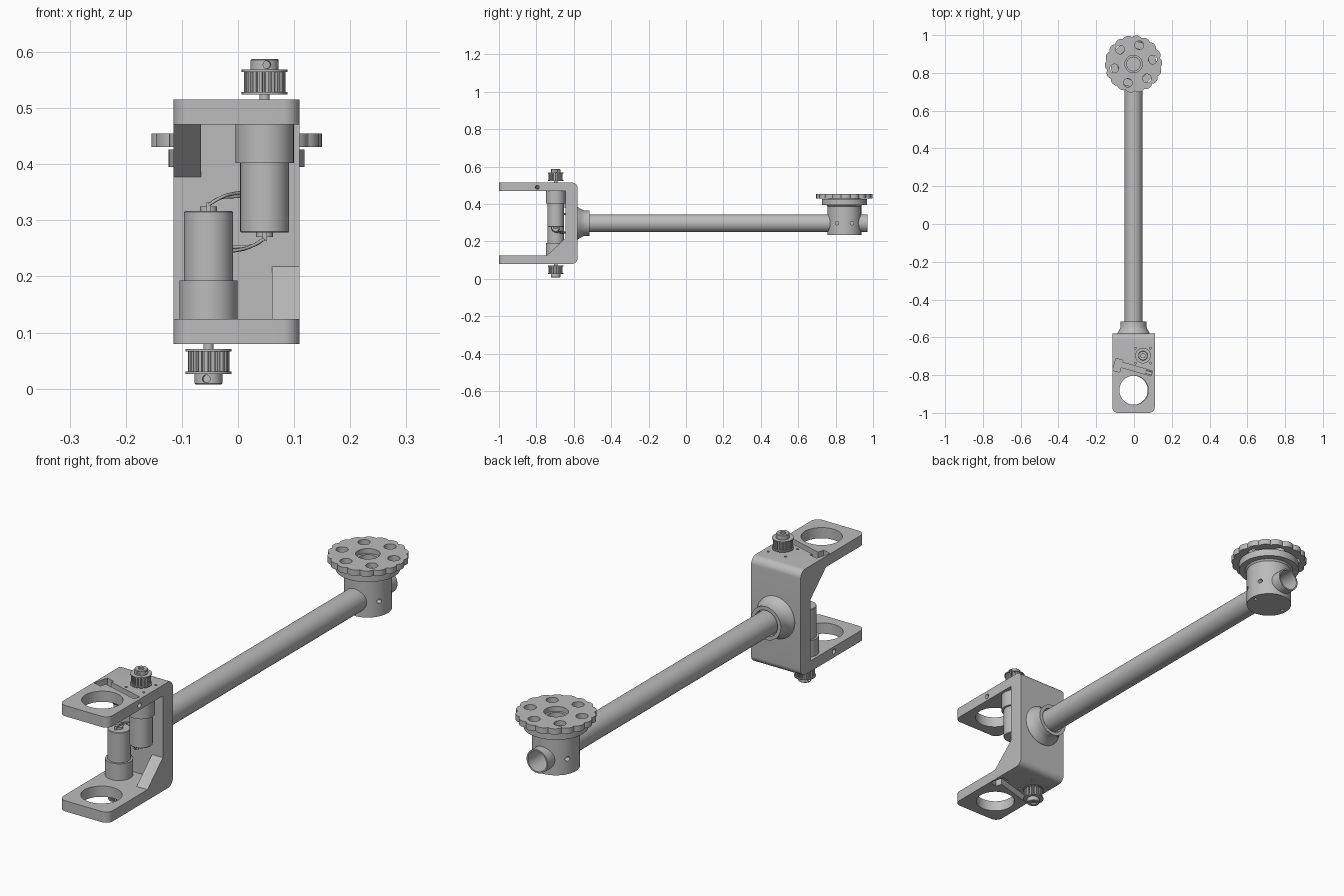
import bpy, bmesh
from math import pi, sin, cos, radians
from mathutils import Matrix, Vector

if "Cube" in bpy.data.objects:
    bpy.data.objects.remove(bpy.data.objects["Cube"], do_unlink=True)

grey = bpy.data.materials.new("plain_grey")
grey.use_nodes = True
COLOUR = (0.5, 0.5, 0.5, 1)
grey.diffuse_color = COLOUR
grey.node_tree.nodes["Principled BSDF"].inputs["Base Color"].default_value = COLOUR

# Frames: the bracket is symmetric under a half turn about the tube axis
T, R = Matrix.Translation, Matrix.Rotation
AXIS = T((-0.0025, 0, 0.2975))
ALONG_Y = AXIS @ R(-pi / 2, 4, 'X')
HALVES = {"upper": AXIS, "lower": AXIS @ R(pi, 4, 'Y')}
HUB = T((-0.0025, 0.847, 0))


def finish(name, bm, matrix):
    bmesh.ops.transform(bm, matrix=matrix, verts=bm.verts)
    bmesh.ops.recalc_face_normals(bm, faces=bm.faces)
    mesh = bpy.data.meshes.new(name)
    bm.to_mesh(mesh)
    bm.free()
    mesh.materials.append(grey)
    ob = bpy.data.objects.new(name, mesh)
    bpy.context.collection.objects.link(ob)
    return ob


def lathe(name, profile, matrix, sides=48):
    """Revolve (radius, height) points about local z."""
    bm = bmesh.new()
    verts = [bm.verts.new((r, 0, z)) for r, z in profile]
    edges = [bm.edges.new(p) for p in zip(verts, verts[1:])]
    bmesh.ops.spin(bm, geom=verts + edges, axis=(0, 0, 1), cent=(0, 0, 0),
                   angle=2 * pi, steps=sides, use_merge=True)
    bmesh.ops.remove_doubles(bm, verts=bm.verts, dist=1e-5)
    return finish(name, bm, matrix)


def rod(name, r, z0, z1, matrix, sides=32):
    return lathe(name, [(0, z0), (r, z0), (r, z1), (0, z1)], matrix, sides)


def prism(name, points, z0, z1, matrix, bevel_rule=None, bevel=0.03):
    """Extrude a flat outline along local z, optionally rounding chosen edges."""
    bm = bmesh.new()
    face = bm.faces.new([bm.verts.new((x, y, z0)) for x, y in points])
    new = bmesh.ops.extrude_face_region(bm, geom=[face])["geom"]
    bmesh.ops.translate(bm, vec=(0, 0, z1 - z0),
                        verts=[v for v in new if isinstance(v, bmesh.types.BMVert)])
    if bevel_rule:
        bmesh.ops.bevel(bm, geom=[e for e in bm.edges if bevel_rule(*e.verts)],
                        offset=bevel, segments=8, profile=0.5, affect='EDGES')
    return finish(name, bm, matrix)


def box(name, size, matrix):
    bm = bmesh.new()
    bmesh.ops.create_cube(bm, size=1)
    bmesh.ops.scale(bm, vec=size, verts=bm.verts)
    return finish(name, bm, matrix)


def cut(target, cutters):
    bpy.context.view_layer.objects.active = target
    for c in cutters:
        mod = target.modifiers.new("cut", 'BOOLEAN')
        mod.operation, mod.solver, mod.object = 'DIFFERENCE', 'EXACT', c
        bpy.ops.object.modifier_apply(modifier=mod.name)
        bpy.data.objects.remove(c, do_unlink=True)


# C-shaped bracket: outline in (y, z), extruded across x
SWAP = Matrix(((0, 0, 1, 0), (1, 0, 0, 0), (0, 1, 0, 0), (0, 0, 0, 1)))
FRONT, BACK, WALL, OUT, IN, HALF = -1.0, -0.58, -0.645, 0.2175, 0.1735, 0.1125
outline = [(FRONT, -OUT), (BACK, -OUT), (BACK, OUT), (FRONT, OUT),
           (FRONT, IN), (WALL, IN), (WALL, -IN), (FRONT, -IN)]


def rounded(a, b):
    d, y = b.co - a.co, a.co.x
    front_corner = abs(y - FRONT) < 1e-4 and abs(d.y) > 0.01 and abs(d.z) < 1e-4
    back_corner = abs(y - BACK) < 1e-4 and abs(d.z) > 0.01
    return back_corner or front_corner and abs(d.x) < 1e-4


bracket = prism("bracket", outline, -HALF, HALF, AXIS @ SWAP, rounded)
MOTOR_X, MOTOR_Y = 0.05, -0.697

for side, M in HALVES.items():
    # Arm cut-outs: large bore, screw trap, cross hole, motor screw holes
    slot = M @ T((0.015, -0.768, OUT)) @ R(radians(-16), 4, 'Z')
    cutters = [rod("bore", 0.077, 0.1, 0.3, M @ T((0.002, -0.88, 0)), 64),
               box("slot", (0.17, 0.027, 0.06), slot),
               box("slot_head", (0.038, 0.065, 0.06), slot @ T((-0.1, -0.008, 0))),
               rod("cross_hole", 0.01, 0.05, 0.15, slot @ T((0, 0, -0.025)) @ R(pi / 2, 4, 'Y'))]
    for k in range(4):
        a = pi / 4 + k * pi / 2
        spot = T((MOTOR_X + 0.056 * cos(a), MOTOR_Y + 0.056 * sin(a), 0))
        cutters.append(rod("screw_hole", 0.005, 0.205, 0.23, M @ spot, 12))
    cut(bracket, cutters)

    # Corner gusset
    prism(side + "_gusset", [(WALL + 0.003, IN + 0.003), (WALL - 0.1, IN + 0.003),
                             (WALL - 0.1, IN), (WALL, 0.08), (WALL + 0.003, 0.08)],
          -HALF, -0.063, M @ SWAP)

    # Geared motor with end cap and terminals
    P = M @ T((MOTOR_X, MOTOR_Y, 0))
    lathe(side + "_motor", [(0, -0.027), (0.015, -0.027), (0.015, -0.019), (0.042, -0.019),
                            (0.0435, -0.017), (0.0435, 0.105), (0.052, 0.105),
                            (0.052, 0.175), (0, 0.175)], P)
    for s in (-1, 1):
        box(side + "_terminal", (0.008, 0.003, 0.018), P @ T((0, s * 0.022, -0.025)))
    rod(side + "_shaft", 0.009, 0.17, 0.285, P, 24)

    # Toothed belt pulley
    teeth = []
    for k in range(20):
        for f, r in ((0, 0.031), (0.1, 0.037), (0.6, 0.037), (0.7, 0.031)):
            a = (k + f) * 2 * pi / 20
            teeth.append((r * cos(a), r * sin(a)))
    prism(side + "_pulley_teeth", teeth, 0.229, 0.269, P)
    for z in (0.227, 0.267):
        rod(side + "_pulley_rim", 0.041, z, z + 0.004, P, 40)
    hub = lathe(side + "_pulley_hub", [(0, 0.26), (0.025, 0.26), (0.025, 0.288),
                                       (0.023, 0.29), (0.011, 0.29), (0.011, 0.28),
                                       (0, 0.28)], P, 40)
    cut(hub, [rod("set_screw", 0.007, 0.015, 0.04, P @ T((0, 0, 0.28)) @ R(radians(a), 4, 'Z')
                  @ R(pi / 2, 4, 'X'), 20) for a in (10, 100)])

    # Pair of wires from the terminals into the wall
    for s in (-1, 1):
        curve = bpy.data.curves.new(side + "_wire", 'CURVE')
        curve.dimensions, curve.bevel_depth, curve.bevel_resolution = '3D', 0.003, 2
        spline = curve.splines.new('BEZIER')
        path = [(0.05, MOTOR_Y + s * 0.022, -0.03), (0.03, MOTOR_Y + s * 0.012, -0.042),
                (0, MOTOR_Y + 0.025, -0.048 + s * 0.003), (-0.025, WALL, -0.049 + s * 0.003)]
        spline.bezier_points.add(len(path) - 1)
        for bp, co in zip(spline.bezier_points, path):
            bp.co = M @ Vector(co)
            bp.handle_left_type = bp.handle_right_type = 'AUTO'
        curve.materials.append(grey)
        bpy.context.collection.objects.link(bpy.data.objects.new(side + "_wire", curve))

# Rear boss with a fillet, and the long tube
fillet = [(0.086 - 0.018 * sin(t * pi / 12), -0.562 - 0.018 * cos(t * pi / 12)) for t in range(7)]
fillet = [(0.086 - 0.018 * (1 - cos(t * pi / 12)), BACK + 0.018 * (1 - cos(t * pi / 12)) ** 2
           + 0.003 * t) for t in range(7)]
lathe("tube_socket", [(0, -0.6), (0.086, -0.6)] + fillet
      + [(0.068, -0.515), (0.053, -0.515), (0.053, -0.54), (0.04, -0.54)], ALONG_Y, 64)
lathe("long_tube", [(0.042, -0.6), (0.048, -0.6), (0.048, 0.97), (0.042, 0.97), (0.042, -0.6)],
      ALONG_Y, 48)

# Hub around the tube end, with flange, bore and screw holes
end_hub = lathe("end_hub", [(0, 0.235), (0.09, 0.235), (0.09, 0.388), (0.096, 0.395),
                            (0.121, 0.395), (0.121, 0.426), (0.085, 0.426), (0.085, 0.435),
                            (0.036, 0.435), (0.036, 0.4), (0, 0.4)], HUB, 64)
holes = [rod("tube_bore", 0.045, -0.2, 0.2, HUB @ T((0, 0, 0.2975)) @ R(pi / 2, 4, 'X'), 48)]
for s in (-1, 1):
    holes.append(rod("side_hole", 0.009, -0.2, 0.2,
                     HUB @ T((0, s * 0.04, 0.2975)) @ R(pi / 2, 4, 'Y'), 20))
    holes.append(rod("base_hole", 0.007, 0.2, 0.25, HUB @ T((s * 0.07, 0, 0)), 20))
cut(end_hub, holes)

# Scalloped disc with a centre hole and a ring of six holes
LOBES, STEPS, PHASE = 18, 10, radians(13)
rim = []
for k in range(LOBES * STEPS):
    a = k * 2 * pi / (LOBES * STEPS)
    r = 0.143 + 0.009 * abs(sin(a * LOBES / 2)) ** 0.8
    rim.append((r * cos(a + PHASE), r * sin(a + PHASE)))
disc = prism("scalloped_disc", rim, 0.431, 0.455, HUB)
holes = [rod("centre_hole", 0.046, 0.4, 0.5, HUB, 48)]
for k in range(6):
    a = PHASE + k * pi / 3
    holes.append(rod("ring_hole", 0.023, 0.4, 0.5, HUB @ T((0.104 * cos(a), 0.104 * sin(a), 0))))
cut(disc, holes)

# Smooth round surfaces, keep sharp edges
bpy.ops.object.select_all(action='DESELECT')
for ob in bpy.context.collection.objects:
    if ob.type == 'MESH' and ob.data.materials and ob.data.materials[0] == grey:
        ob.select_set(True)
        bpy.context.view_layer.objects.active = ob
bpy.ops.object.shade_smooth_by_angle(angle=radians(30))
